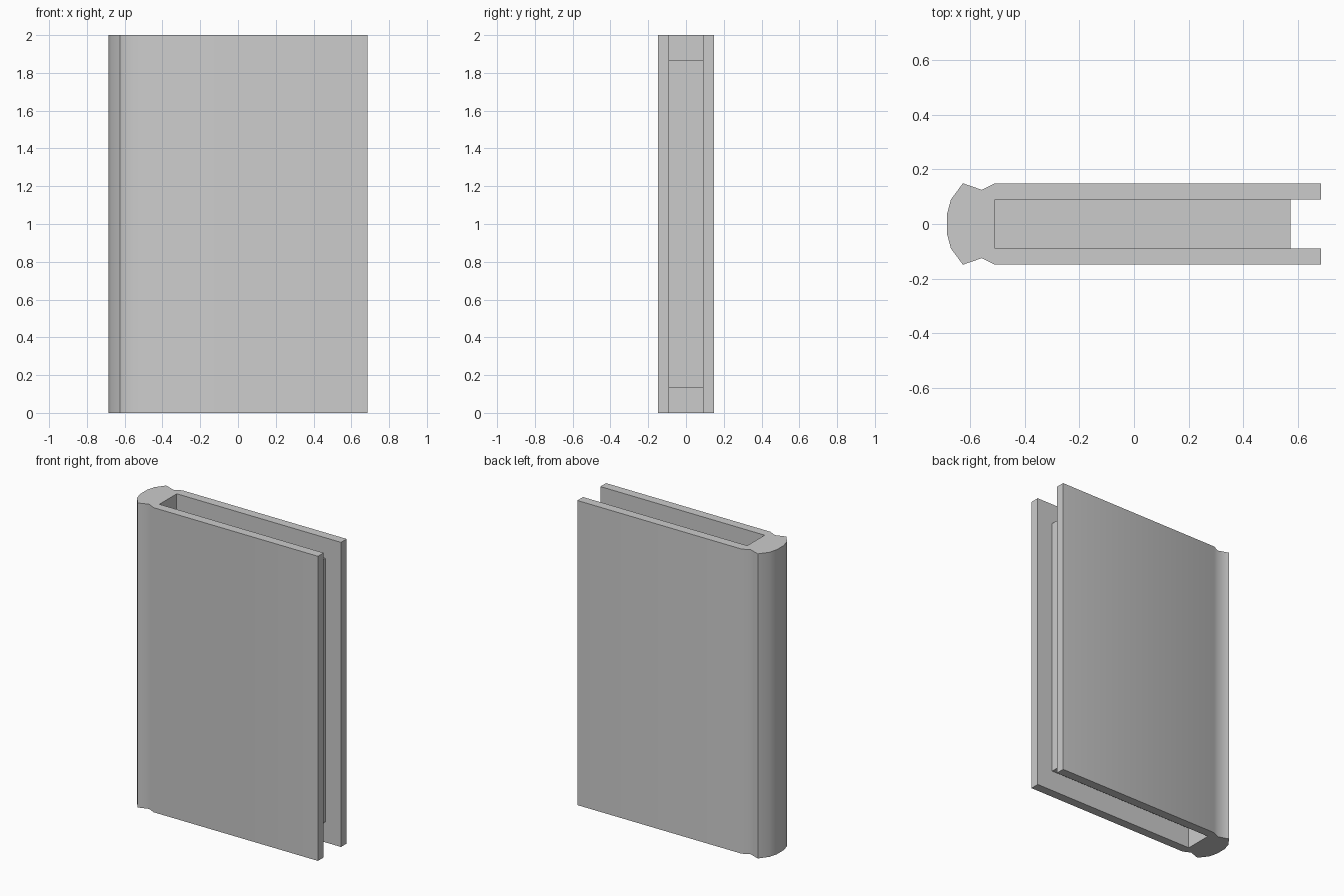
import bpy
import bmesh

if "Cube" in bpy.data.objects:
    bpy.data.objects.remove(bpy.data.objects["Cube"])

HEIGHT = 2.0


def prism(name, outline, z0, z1):
    """Extrude a closed xy outline (anticlockwise) from z0 to z1."""
    bm = bmesh.new()
    base = bm.faces.new([bm.verts.new((x, y, z0)) for x, y in outline])
    top = bmesh.ops.extrude_face_region(bm, geom=[base])["geom"]
    verts = [v for v in top if isinstance(v, bmesh.types.BMVert)]
    bmesh.ops.translate(bm, verts=verts, vec=(0, 0, z1 - z0))
    bmesh.ops.recalc_face_normals(bm, faces=bm.faces[:])
    mesh = bpy.data.meshes.new(name)
    bm.to_mesh(mesh)
    bm.free()
    obj = bpy.data.objects.new(name, mesh)
    bpy.context.collection.objects.link(obj)
    return obj


# Cover: half outline from pocket, round the board, hinge groove and spine
half = [(-0.508, 0.09), (0.685, 0.09), (0.685, 0.149), (-0.508, 0.149),
        (-0.557, 0.125), (-0.626, 0.149), (-0.67, 0.09), (-0.685, 0.034)]
outline = half + [(x, -y) for x, y in reversed(half)]
cover = prism("cover", outline, 0, HEIGHT)

# Rounded spine and hinge groove shade smoothly, board edges stay crisp
bpy.ops.object.select_all(action='DESELECT')
cover.select_set(True)
bpy.context.view_layer.objects.active = cover
bpy.ops.object.shade_smooth_by_angle(angle=1.05)

# Page block, set back from the top, bottom and fore edge of the cover
prism("pages", [(-0.508, -0.09), (0.572, -0.09), (0.572, 0.09), (-0.508, 0.09)],
      0.135, HEIGHT - 0.135)
